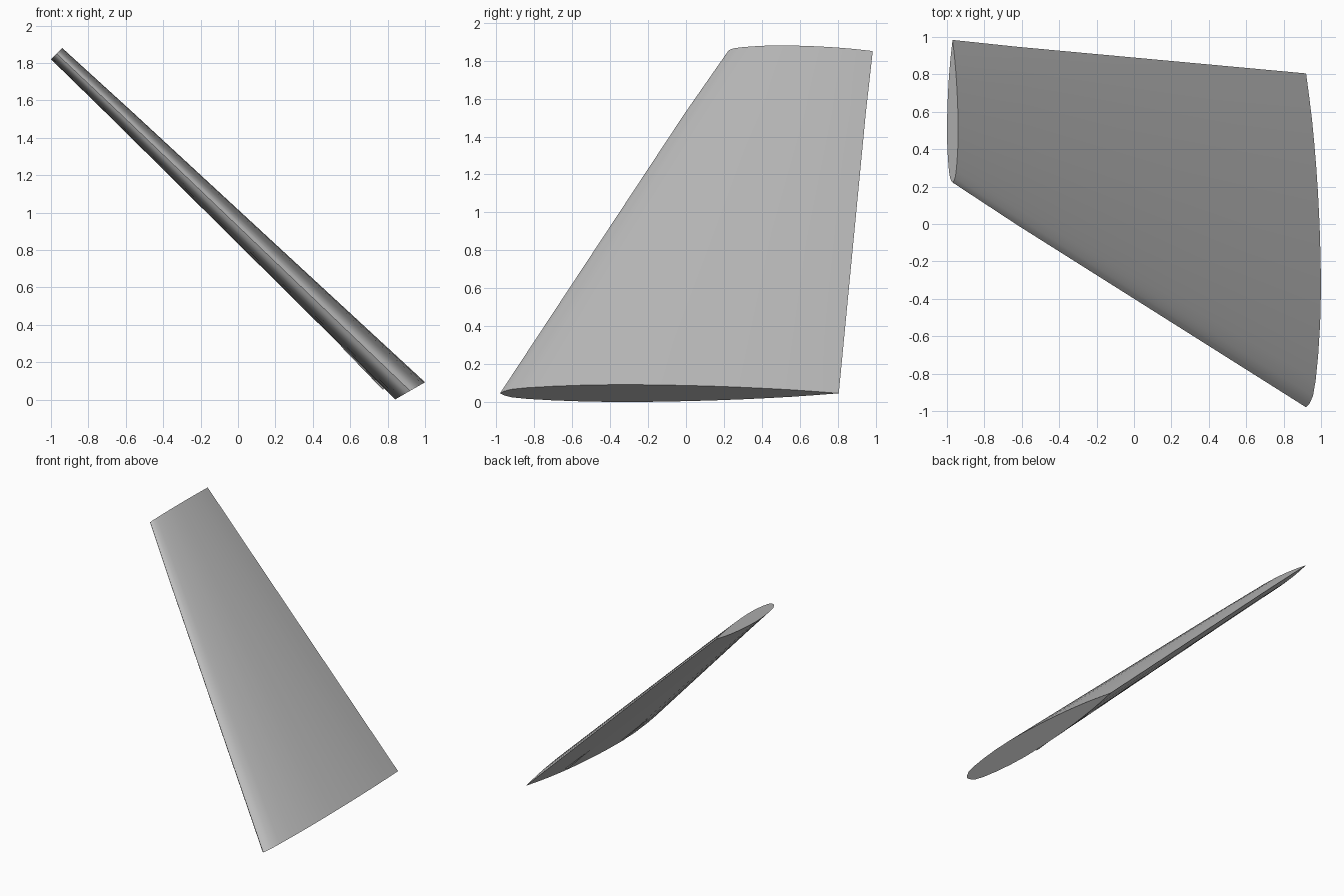
import bpy, bmesh, math
from mathutils import Vector

cube = bpy.data.objects.get("Cube")
if cube:
    bpy.data.objects.remove(cube, do_unlink=True)

grey = bpy.data.materials.new("plain grey")
grey.use_nodes = True
grey.diffuse_color = (0.5, 0.5, 0.5, 1)
grey.node_tree.nodes["Principled BSDF"].inputs["Base Color"].default_value = (0.5, 0.5, 0.5, 1)


def finish(bm, name):
    bmesh.ops.recalc_face_normals(bm, faces=bm.faces)
    mesh = bpy.data.meshes.new(name)
    bm.to_mesh(mesh)
    bm.free()
    mesh.materials.append(grey)
    obj = bpy.data.objects.new(name, mesh)
    bpy.context.collection.objects.link(obj)
    bpy.ops.object.select_all(action="DESELECT")
    obj.select_set(True)
    bpy.context.view_layer.objects.active = obj
    bpy.ops.object.shade_smooth_by_angle(angle=math.radians(35))
    return obj


# Airfoil section: (chord fraction, share of the half thickness)
section = [(0.0, 0.0), (0.012, 0.24), (0.034, 0.46), (0.08, 0.64), (0.157, 0.81),
           (0.25, 0.94), (0.354, 1.0), (0.45, 0.97), (0.55, 0.9), (0.64, 0.8),
           (0.72, 0.68), (0.79, 0.55), (0.86, 0.4), (0.93, 0.21), (1.0, 0.0)]

# Span stations: middle x, middle z, leading y, trailing y, half thickness x, z
stations = [(0.92, 0.047, -0.98, 0.805, 0.08, 0.046),
            (-0.62, 1.52, -0.008, 0.947, 0.039, 0.033),
            (-0.97, 1.85, 0.222, 0.984, 0.03, 0.03)]

# Tapered wing lofted from root to tip
bm = bmesh.new()
rings = []
outline = [(c, t) for c, t in section] + [(c, -t) for c, t in section[-2:0:-1]]
for x, z, lead, trail, hx, hz in stations:
    rings.append([bm.verts.new((x + hx * t, lead + (trail - lead) * c, z + hz * t))
                  for c, t in outline])
count = len(outline)
for a, b in zip(rings, rings[1:]):
    for i in range(count):
        j = (i + 1) % count
        bm.faces.new((a[i], a[j], b[j], b[i]))
bm.faces.new(rings[0])
bm.faces.new(rings[-1])
finish(bm, "wing")


# Slim rods sunk into the underside, with only their lower ends standing out
def rod(name, start, end, radius):
    start, end = Vector(start), Vector(end)
    axis = end - start
    bm = bmesh.new()
    bmesh.ops.create_cone(bm, cap_ends=True, segments=12, radius1=radius,
                          radius2=radius, depth=axis.length)
    obj = finish(bm, name)
    obj.location = (start + end) / 2
    obj.rotation_euler = axis.to_track_quat("Z", "Y").to_euler()


rod("front_rod", (0.785, -0.28, 0.062), (0.56, -0.27, 0.295), 0.014)
rod("rear_rod", (0.82, 0.41, 0.075), (0.6, 0.42, 0.3), 0.014)
